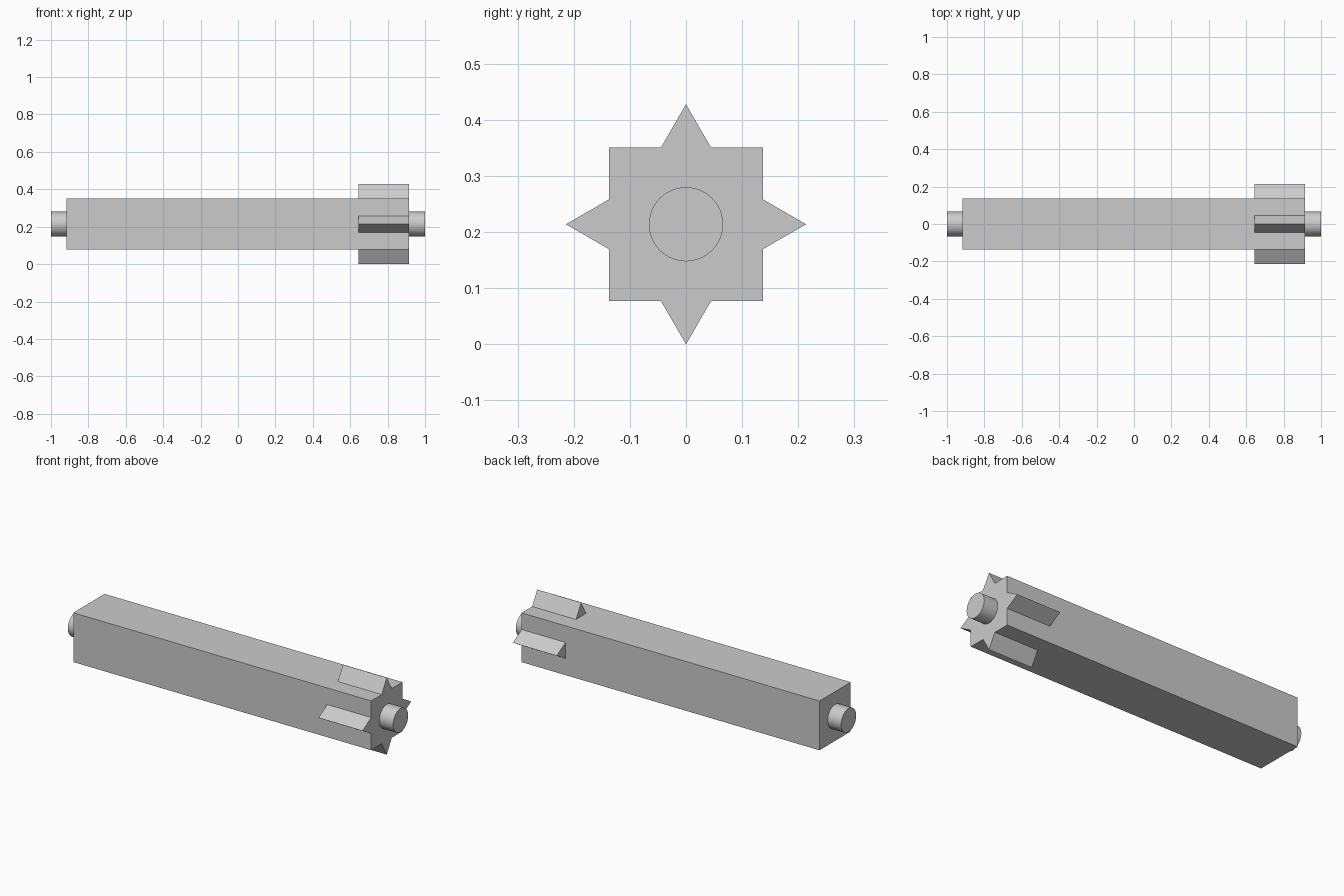
import bpy
import math
from mathutils import Matrix, Vector

cube = bpy.data.objects.get("Cube")
if cube:
    bpy.data.objects.remove(cube, do_unlink=True)

# Key dimensions
AXIS_Z = 0.214
HALF = 0.137
BAR_START, BAR_END = -0.917, 0.915
RIDGE_START = 0.645
RIDGE_HALF = 0.0445
TIP = 0.214
PIN_RADIUS = 0.066

grey = bpy.data.materials.new("plain_grey")
grey.use_nodes = True
colour = (0.6, 0.6, 0.6, 1)
grey.diffuse_color = colour
grey.node_tree.nodes["Principled BSDF"].inputs["Base Color"].default_value = colour


def prism(name, profile, x0, x1, turn=0):
    """Extrude a counter-clockwise (y, z) profile along x, turned about the axis."""
    n = len(profile)
    place = Matrix.Translation((0, 0, AXIS_Z)) @ Matrix.Rotation(turn, 4, "X")
    verts = [place @ Vector((x, y, z)) for x in (x0, x1) for y, z in profile]
    faces = [tuple(reversed(range(n))), tuple(range(n, 2 * n))]
    faces += [(i, (i + 1) % n, n + (i + 1) % n, n + i) for i in range(n)]
    mesh = bpy.data.meshes.new(name)
    mesh.from_pydata(verts, [], faces)
    mesh.materials.append(grey)
    obj = bpy.data.objects.new(name, mesh)
    bpy.context.collection.objects.link(obj)
    return obj


# Square bar
square = [(-HALF, -HALF), (HALF, -HALF), (HALF, HALF), (-HALF, HALF)]
prism("square_bar", square, BAR_START, BAR_END)

# Pointed ridge on each side of the bar's left end
triangle = [(-RIDGE_HALF, HALF), (RIDGE_HALF, HALF), (0, TIP)]
for i, side in enumerate(("top", "front", "bottom", "back")):
    prism(side + "_ridge", triangle, RIDGE_START, BAR_END, i * math.pi / 2)

# Round pin at each end
circle = [(PIN_RADIUS * math.cos(a), PIN_RADIUS * math.sin(a))
          for a in (math.tau * k / 64 for k in range(64))]
for name, x0, x1 in (("right_pin", -1, BAR_START), ("left_pin", BAR_END, 1)):
    pin = prism(name, circle, x0, x1)
    bpy.ops.object.select_all(action="DESELECT")
    pin.select_set(True)
    bpy.context.view_layer.objects.active = pin
    bpy.ops.object.shade_smooth_by_angle(angle=math.radians(30))
